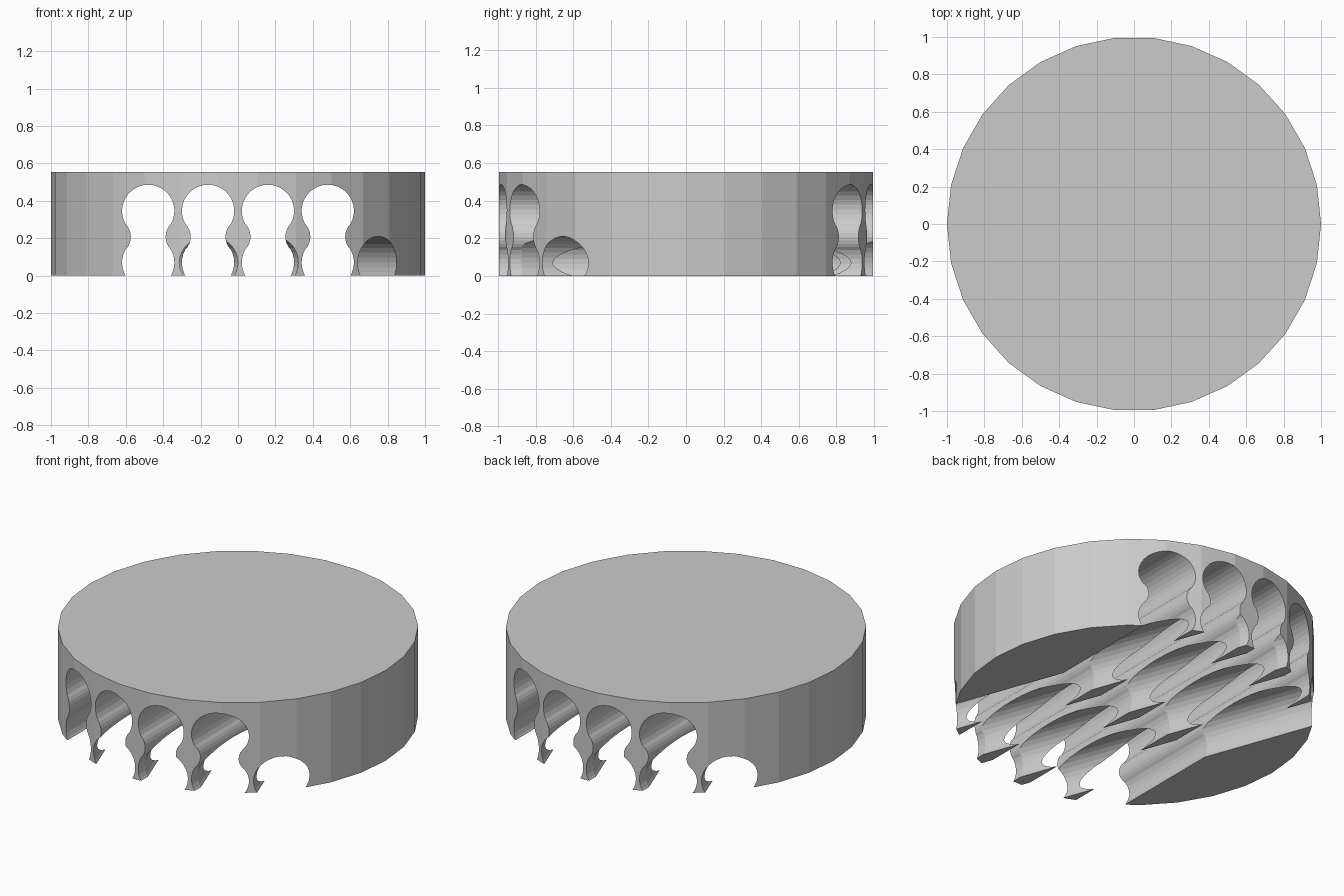
import bpy, bmesh, math
from mathutils import Matrix

if "Cube" in bpy.data.objects:
    bpy.data.objects.remove(bpy.data.objects["Cube"])

HEIGHT = 0.553
R = 0.14                 # tunnel radius
LOW, HIGH = 0.07, 0.346  # heights of lower and upper tunnel centres
SEG = 32


def prism(name, points, vector, matrix=Matrix()):
    """Extrude a closed outline along a vector."""
    bm = bmesh.new()
    face = bm.faces.new([bm.verts.new(p) for p in points])
    ext = bmesh.ops.extrude_face_region(bm, geom=[face])
    moved = [v for v in ext["geom"] if isinstance(v, bmesh.types.BMVert)]
    bmesh.ops.translate(bm, verts=moved, vec=vector)
    bmesh.ops.transform(bm, matrix=matrix, verts=bm.verts)
    bmesh.ops.recalc_face_normals(bm, faces=bm.faces)
    mesh = bpy.data.meshes.new(name)
    bm.to_mesh(mesh)
    bm.free()
    ob = bpy.data.objects.new(name, mesh)
    bpy.context.collection.objects.link(ob)
    return ob


def arc(cx, cz, r, a0, a1, n):
    return [(cx + r * math.cos(a0 + (a1 - a0) * i / n),
             cz + r * math.sin(a0 + (a1 - a0) * i / n)) for i in range(n + 1)]


def keyhole():
    """Two stacked circles joined by a waist that bulges inwards."""
    a = math.asin(0.069 / R)
    zm = (LOW + HIGH) / 2
    h = HIGH - R * math.sin(a) - zm
    xc = R * math.cos(a)
    depth = xc - 0.093
    rb = (h * h + depth * depth) / (2 * depth)
    b = math.asin(h / rb)
    side = arc(0, LOW, R, -math.pi / 2, a, 11)
    side += arc(0.093 + rb, zm, rb, math.pi + b, math.pi - b, 8)[1:-1]
    side += arc(0, HIGH, R, -a, math.pi / 2, 11)
    return side + [(-x, z) for x, z in reversed(side[1:-1])]


# Round slab with thirty flat sides
slab = prism("slotted_disc",
             [(math.cos(math.tau * i / 30), math.sin(math.tau * i / 30), 0)
              for i in range(30)], (0, 0, HEIGHT))

# Straight keyhole tunnels, and low round tunnels turned by twenty degrees
circle = arc(0, LOW, R, 0, math.tau, SEG)[:-1]
cutters = []
for outline, turn in ((keyhole(), 0), (circle, 20)):
    for x in (-0.48, -0.16, 0.16, 0.48):
        cutters.append(prism("tunnel_cutter",
                             [(x + px, -1.3, pz) for px, pz in outline],
                             (0, 2.6, 0),
                             Matrix.Rotation(math.radians(turn), 4, 'Z')))

# Cut the tunnels out of the slab
bpy.context.view_layer.objects.active = slab
for cutter in cutters:
    cutter.hide_render = True
    mod = slab.modifiers.new("tunnel", 'BOOLEAN')
    mod.operation = 'DIFFERENCE'
    mod.solver = 'EXACT'
    mod.object = cutter
    bpy.ops.object.modifier_apply(modifier=mod.name)
for cutter in cutters:
    bpy.data.objects.remove(cutter)
